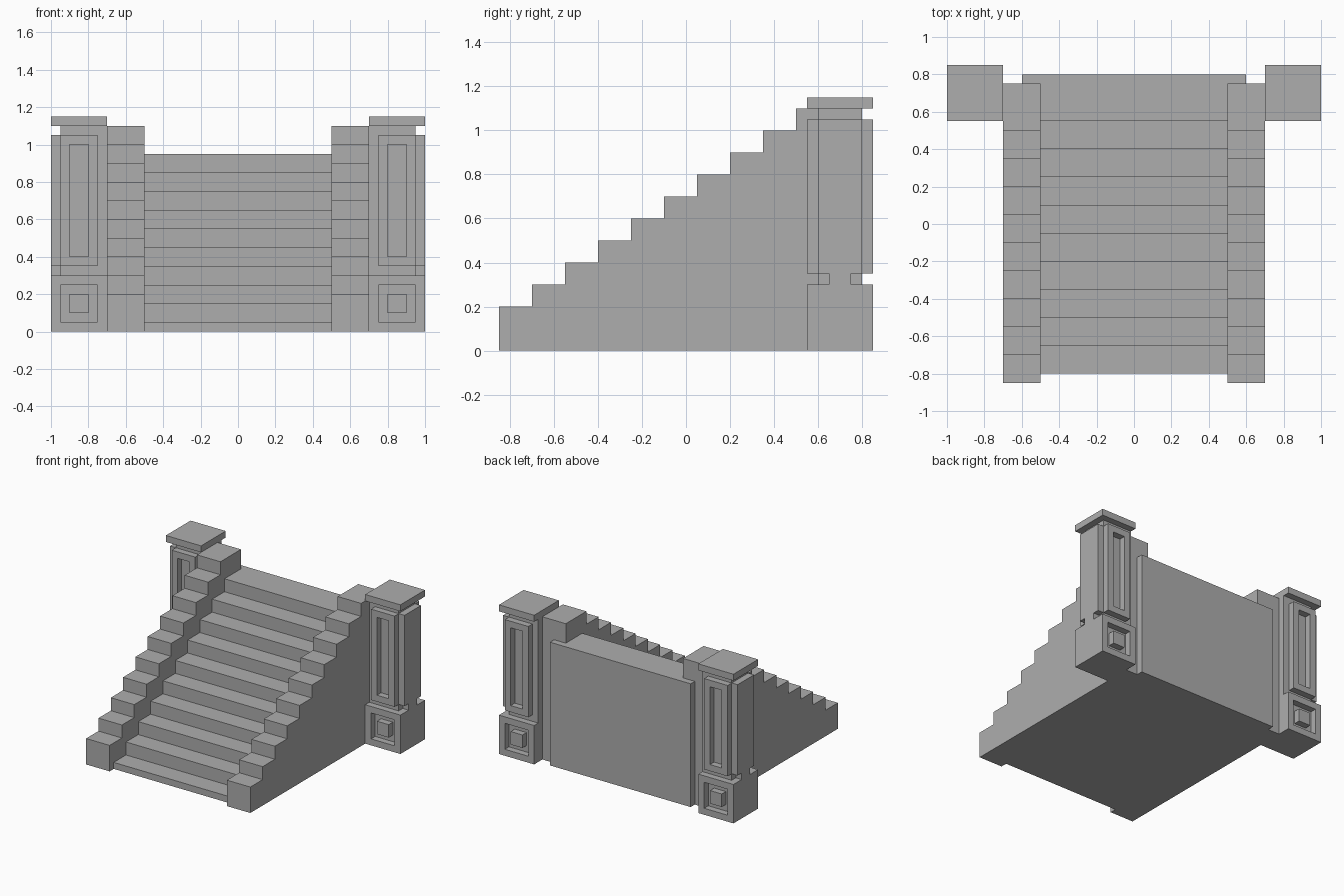
import bpy
import bmesh
from mathutils import Matrix, Vector

if "Cube" in bpy.data.objects:
    bpy.data.objects.remove(bpy.data.objects["Cube"], do_unlink=True)

STONE = (0.42, 0.42, 0.42, 1)
stone = bpy.data.materials.new("grey stone")
stone.use_nodes = True
stone.diffuse_color = STONE
stone.node_tree.nodes["Principled BSDF"].inputs["Base Color"].default_value = STONE

U = 0.05  # building module


def finish(name, bm, mirror=False):
    bmesh.ops.recalc_face_normals(bm, faces=bm.faces[:])
    mesh = bpy.data.meshes.new(name)
    bm.to_mesh(mesh)
    bm.free()
    mesh.materials.append(stone)
    obj = bpy.data.objects.new(name, mesh)
    bpy.context.collection.objects.link(obj)
    if mirror:
        mod = obj.modifiers.new("both sides", "MIRROR")
        mod.use_clip = False
        mod.use_mirror_merge = False


def box_mesh(x, y, z):
    lo, hi = Vector((x[0], y[0], z[0])), Vector((x[1], y[1], z[1]))
    bm = bmesh.new()
    mat = Matrix.Translation((lo + hi) / 2) @ Matrix.Diagonal((*(hi - lo), 1))
    bmesh.ops.create_cube(bm, size=1, matrix=mat)
    bm.normal_update()
    return bm


def box(name, x, y, z, mirror=True):
    finish(name, box_mesh(x, y, z), mirror)


def panelled_box(name, x, y, z, boss=False):
    """Box with a sunk panel front and back, optionally with a raised boss."""
    bm = box_mesh(x, y, z)
    for face in [f for f in bm.faces if abs(f.normal.y) > 0.9]:
        steps = [(U, 0), (0, -U)] + ([(U, 0), (0, U)] if boss else [])
        for thickness, depth in steps:
            bmesh.ops.inset_individual(bm, faces=[face], thickness=thickness,
                                       depth=depth, use_even_offset=True)
            bm.normal_update()
    finish(name, bm, mirror=True)


def stepped_block(name, x, front, back, first_height, count=10, mirror=False):
    """Extrude a staircase outline along x."""
    outline = [(back, 0), (front, 0)]
    for i in range(count):
        y, z = front + 3 * U * i, first_height + 2 * U * i
        end = back if i == count - 1 else y + 3 * U
        outline += [(y, z), (end, z)]
    bm = bmesh.new()
    face = bm.faces.new([bm.verts.new((x[0], y, z)) for y, z in outline])
    new = bmesh.ops.extrude_face_region(bm, geom=[face], use_keep_orig=True)["geom"]
    verts = [v for v in new if isinstance(v, bmesh.types.BMVert)]
    bmesh.ops.translate(bm, verts=verts, vec=(x[1] - x[0], 0, 0))
    finish(name, bm, mirror)


# Stair flight, its rear wall and the stepped side walls
stepped_block("stair_flight", (-0.5, 0.5), -0.8, 0.75, 0.05)
box("rear_wall", (-0.6, 0.6), (0.75, 0.8), (0, 0.95), mirror=False)
stepped_block("side_walls", (0.5, 0.7), -0.85, 0.75, 0.2, mirror=True)

# Corner pillars
panelled_box("pillar_bases", (0.7, 1.0), (0.55, 0.85), (0, 0.3), boss=True)
box("pillar_cores", (0.7, 0.95), (0.6, 0.8), (0.3, 1.1))
panelled_box("pillar_panels", (0.75, 0.95), (0.55, 0.85), (0.35, 1.05))
box("pillar_side_slabs", (0.95, 1.0), (0.6, 0.8), (0.35, 1.05))
box("pillar_side_ties", (0.95, 1.0), (0.65, 0.75), (0.3, 0.35))
box("pillar_caps", (0.7, 1.0), (0.55, 0.85), (1.1, 1.15))
